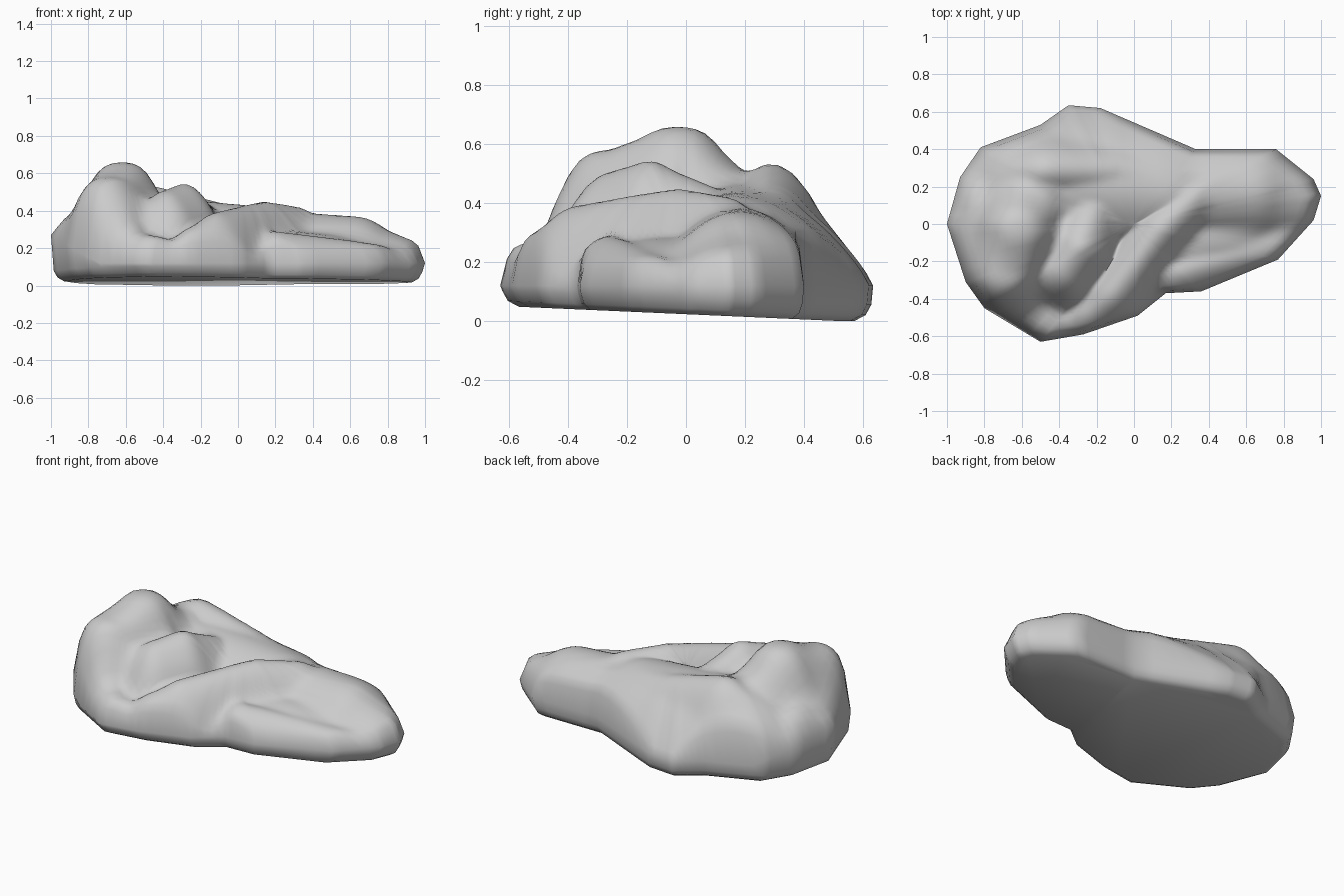
import bpy, bmesh, math
from mathutils import Vector
from mathutils.geometry import intersect_point_line

if "Cube" in bpy.data.objects:
    bpy.data.objects.remove(bpy.data.objects["Cube"])

# Outline of the boulder from above
outline = [(-1, 0), (-.93, .25), (-.82, .41), (-.5, .53), (-.35, .635), (-.18, .62),
           (.33, .4), (.76, .4), (.96, .24), (1, .15), (.96, .02), (.77, -.19),
           (.36, -.36), (.17, -.37), (.02, -.49), (-.27, -.59), (-.5, -.63),
           (-.8, -.45), (-.9, -.31)]

# Rounded ridges: steepness, falloff power, crest points
main_lobe = (22, 3, [(-.69, -.25, .58), (-.62, -.03, .66), (-.52, .18, .51)])
small_lobe = (6, 2, [(-.38, -.25, .51), (-.29, -.12, .545), (-.2, .13, .44)])
front_ridge = (7, 2, [(-.25, -.48, .31), (-.12, -.38, .39), (.14, -.03, .45), (.32, .14, .42)])
front_shelf = (5, 2, [(-.8, -.36, .29), (-.45, -.52, .27)])
left_shoulder = (8, 2, [(-.87, -.12, .39), (-.84, .15, .4)])
back_ridge = (6, 2, [(-.6, .27, .48), (-.48, .29, .54), (0, .28, .42)])
back_fill = (1.8, 2, [(-.55, .2, .48), (-.3, .2, .46), (.15, .18, .42)])
arm = (2.5, 2, [(.4, .18, .385), (.62, .18, .37), (.93, .14, .24)])
arm_ledge = (6, 2, [(.2, -.26, .29), (.76, -.1, .22)])
ridges = [main_lobe, small_lobe, front_ridge, front_shelf, left_shoulder,
          back_ridge, back_fill, arm, arm_ledge]


def ridge_height(x, y, steepness, power, crest):
    best = 0
    for a, b in zip(crest, crest[1:]):
        hit, t = intersect_point_line(Vector((x, y, 0)), Vector((*a[:2], 0)), Vector((*b[:2], 0)))
        c = Vector(a).lerp(Vector(b), min(1, max(0, t)))
        best = max(best, c.z - steepness * math.hypot(x - c.x, y - c.y) ** power)
    return best


def height(x, y, s):
    # Low skirt that rises inward and towards the left end
    rim = .12 + .15 * max(0, (-x - .75) / .25)
    if s == 1:
        return rim
    skirt = rim + .17 * (1 - s ** 4)
    return max([skirt] + [ridge_height(x, y, *r) for r in ridges])


# Rings from the outline to the middle
STEPS, RINGS = 5, 28
border = []
for a, b in zip(outline, outline[1:] + outline[:1]):
    border += [Vector(a).lerp(Vector(b), i / STEPS) for i in range(STEPS)]


def lower_ring(sx, sy, lift):
    # Ring parallel to the slightly tilted flat underside
    return [bm.verts.new((p.x * sx, p.y * sy, max(0, .023 - .04 * p.y) + lift)) for p in border]


bm = bmesh.new()
rings = [lower_ring(.93, .9, 0), lower_ring(.965, .96, .02), lower_ring(.985, .99, .055)]
for r in range(RINGS):
    s = 1 - r / RINGS
    rings.append([bm.verts.new((p.x * s, p.y * s, height(p.x * s, p.y * s, s))) for p in border])
top = bm.verts.new((0, 0, height(0, 0, 0)))
n = len(border)
for lower, upper in zip(rings, rings[1:]):
    for i in range(n):
        j = (i + 1) % n
        bm.faces.new((lower[i], lower[j], upper[j], upper[i]))
for i in range(n):
    bm.faces.new((rings[-1][i], rings[-1][(i + 1) % n], top))
bm.faces.new(rings[0])
# Soften the creases where ridges meet
inner = [v for ring in rings[4:] for v in ring] + [top]
for _ in range(2):
    bmesh.ops.smooth_vert(bm, verts=inner, factor=.5, use_axis_z=True)
bmesh.ops.recalc_face_normals(bm, faces=bm.faces)

mesh = bpy.data.meshes.new("boulder")
bm.to_mesh(mesh)
bm.free()
boulder = bpy.data.objects.new("boulder", mesh)
bpy.context.collection.objects.link(boulder)
bpy.context.view_layer.objects.active = boulder
boulder.select_set(True)
bpy.ops.object.shade_smooth_by_angle(angle=math.radians(75))
